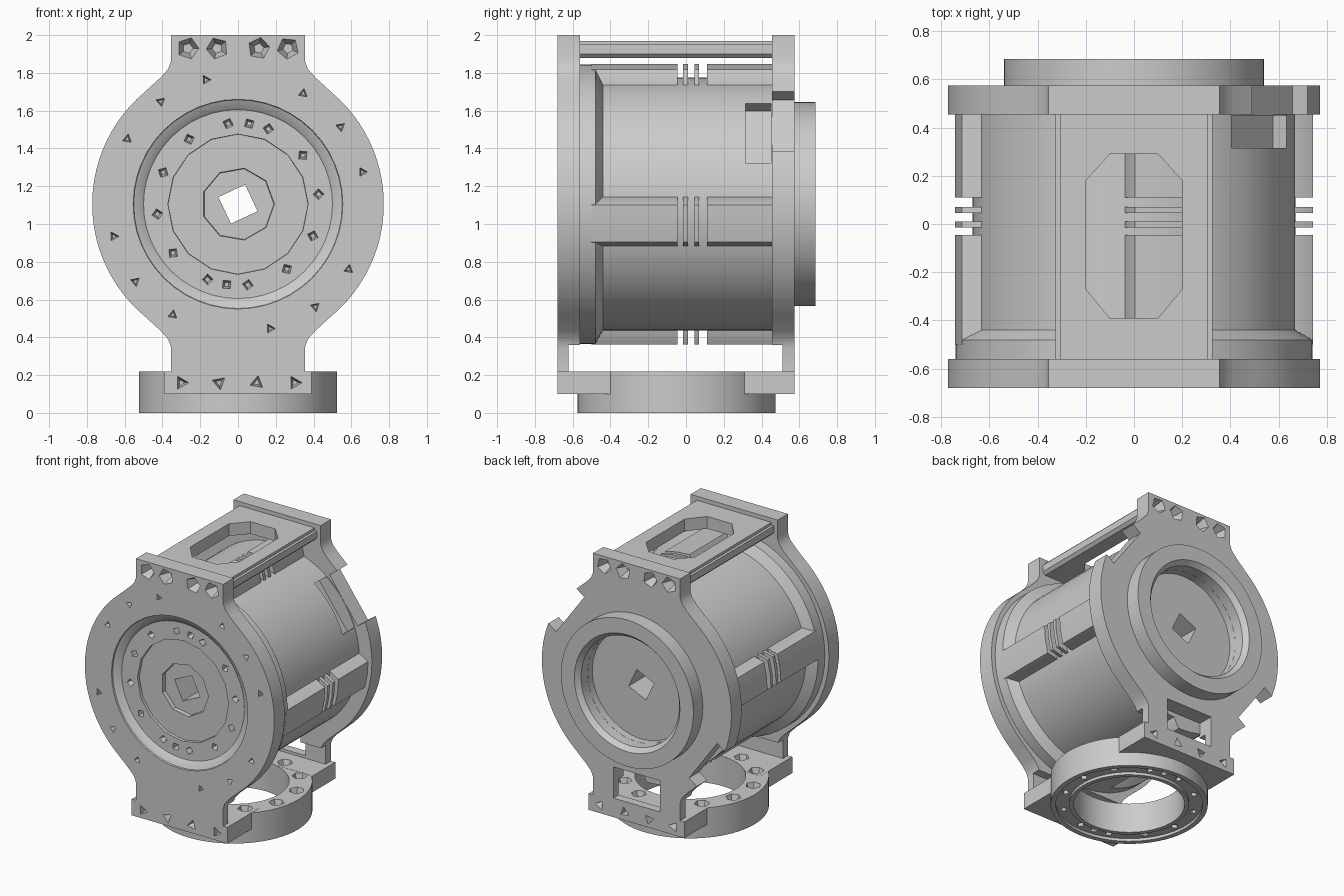
import bpy, bmesh, math
from mathutils import Matrix

cube = bpy.data.objects.get("Cube")
if cube:
    bpy.data.objects.remove(cube)

grey = bpy.data.materials.new("satin_grey")
grey.use_nodes = True
grey.diffuse_color = (0.6, 0.6, 0.6, 1)
grey.node_tree.nodes["Principled BSDF"].inputs["Base Color"].default_value = (0.6, 0.6, 0.6, 1)

CZ = 1.105            # height of the drum axis
RING_Y = -0.05        # centre of the base ring
TILT = math.radians(-8)


def place(u, v, h, axis):
    return (u, h, v) if axis == "Y" else (u, v, h)


def finish(name, bm):
    bmesh.ops.recalc_face_normals(bm, faces=bm.faces)
    mesh = bpy.data.meshes.new(name)
    bm.to_mesh(mesh)
    bm.free()
    mesh.materials.append(grey)
    obj = bpy.data.objects.new(name, mesh)
    bpy.context.collection.objects.link(obj)
    return shade(obj)


def shade(obj):
    for p in obj.data.polygons:
        p.use_smooth = True
    obj.data.set_sharp_from_angle(angle=math.radians(25))
    return obj


def add_lathe(bm, prof, n, c, axis, ring=False, rot=0.0):
    loops = []
    for r, h in prof:
        loops.append([bm.verts.new(place(c[0] + r * math.cos(rot + math.tau * i / n),
                                         c[1] + r * math.sin(rot + math.tau * i / n), h, axis))
                      for i in range(n)])
    pairs = list(zip(loops, loops[1:]))
    if ring:
        pairs.append((loops[-1], loops[0]))
    else:
        bm.faces.new(loops[0])
        bm.faces.new(loops[-1])
    for a, b in pairs:
        for i in range(n):
            j = (i + 1) % n
            bm.faces.new((a[i], a[j], b[j], b[i]))


def lathe(name, prof, n=64, c=(0, CZ), axis="Y", ring=False, rot=0.0):
    bm = bmesh.new()
    add_lathe(bm, prof, n, c, axis, ring, rot)
    return finish(name, bm)


def holes(spots, n, r, h0, h1, axis="Y"):
    """Tapered blind holes as one cutter."""
    bm = bmesh.new()
    for k, s in enumerate(spots):
        add_lathe(bm, [(r, h0), (r * 0.45, h1)], n, s, axis, rot=k * 0.7)
    return finish("hole_cutter", bm)


def extrude(name, pts, a, b, axis="Y"):
    bm = bmesh.new()
    lo, hi = ([bm.verts.new(place(u, v, h, axis)) for u, v in pts] for h in (a, b))
    bm.faces.new(lo)
    bm.faces.new(hi)
    for i in range(len(pts)):
        j = (i + 1) % len(pts)
        bm.faces.new((lo[i], lo[j], hi[j], hi[i]))
    return finish(name, bm)


def box(name, x, y, z, spin=0.0):
    """Box from ranges; with spin, x and z are relative to the drum axis."""
    obj = extrude(name, [(x[0], z[0]), (x[1], z[0]), (x[1], z[1]), (x[0], z[1])], *y)
    if spin is not None and spin != 0.0:
        obj.data.transform(Matrix.Translation((0, 0, CZ)) @ Matrix.Rotation(-spin, 4, "Y"))
    return obj


def cut(obj, *cutters):
    for c in cutters:
        c.hide_render = True
        mod = obj.modifiers.new("cut", "BOOLEAN")
        mod.operation, mod.solver, mod.object = "DIFFERENCE", "EXACT", c
        dg = bpy.context.evaluated_depsgraph_get()
        dg.update()
        mesh = bpy.data.meshes.new_from_object(obj.evaluated_get(dg))
        obj.modifiers.clear()
        obj.data = mesh
        bpy.data.objects.remove(c)
    return shade(obj)


def polar(angles, r, c=(0, CZ)):
    return [(c[0] + r * math.cos(math.radians(a)), c[1] + r * math.sin(math.radians(a)))
            for a in angles]


def shaft(y0, y1):
    return lathe("shaft_cutter", [(0.11, y0), (0.11, y1)], 4, rot=math.radians(70))


def notch(y0, y1, floor, a):
    return box("notch_cutter", (floor, 0.95), (y0, y1), (-0.195, 0.195), math.radians(a))


# End plates: round disc with a top tab and a footed bottom tab
half = [(0.355, 2.0), (0.355, 1.86), (0.37, 1.82), (0.41, 1.775)]
half += polar(range(50, -51, -4), 0.772)
half += [(0.41, 0.435), (0.37, 0.39), (0.355, 0.35), (0.355, 0.22), (0.39, 0.22), (0.39, 0.1)]
outline = half + [(-x, z) for x, z in reversed(half)]
front = extrude("front_plate", outline, -0.68, -0.56)
back = extrude("back_plate", outline, 0.455, 0.575)

top_spots = [(x, 1.93) for x in (-0.265, -0.11, 0.11, 0.265)]
foot_spots = [(x, 0.16) for x in (-0.3, -0.1, 0.1, 0.3)]
rim_angles = [a + q for q in range(0, 360, 90) for a in (14.5, 37, 59.5)]
bolt_angles = [a + q for q in (0, 180) for a in (7, 37, 68, 82, 97, 127, 157)]

# Front plate: stepped round recess, bolt holes, thinned lower tab
cut(front,
    lathe("recess_cutter", [(0.558, -0.69), (0.552, -0.67), (0.51, -0.65), (0.5, -0.64)], 48),
    lathe("disc_cutter", [(0.375, -0.69), (0.37, -0.62)], 16),
    lathe("hub_cutter", [(0.2, -0.69), (0.19, -0.59)], 9),
    shaft(-0.8, -0.5),
    holes(top_spots, 5, 0.062, -0.69, -0.6),
    holes(foot_spots, 3, 0.042, -0.69, -0.62),
    holes(polar(rim_angles, 0.68), 3, 0.03, -0.69, -0.63),
    holes(polar(bolt_angles, 0.43), 4, 0.032, -0.65, -0.59),
    box("thin_cutter", (-1, 1), (-0.622, -0.5), (0.22, 0.36)))

# Back plate: bore, window, two rim notches
cut(back,
    lathe("bore_cutter", [(0.4, 0.52), (0.4, 0.7)], 32),
    shaft(0.3, 0.8),
    holes(top_spots, 5, 0.062, 0.585, 0.5),
    holes(foot_spots, 3, 0.042, 0.585, 0.52),
    box("window_cutter", (-0.19, 0.19), (0.4, 0.7), (0.24, 0.47)),
    box("thin_cutter", (-1, 1), (0.4, 0.512), (0.22, 0.36)),
    notch(0.4, 0.7, 0.67, 36), notch(0.4, 0.7, 0.67, 216))

# Raised ring on the back
lathe("back_ring", [(0.4, 0.56), (0.54, 0.56), (0.54, 0.685), (0.43, 0.685), (0.4, 0.65)], 64, ring=True)

# Drum with front collar, shaft hole and two side pockets
drum = lathe("drum", [(0.74, -0.565), (0.74, -0.48), (0.67, -0.44), (0.67, 0.46)])
cut(drum, shaft(-0.8, 0.8), notch(0.315, 0.45, 0.57, 36), notch(0.315, 0.45, 0.57, 216))

# Four lengthwise ribs, each split by three narrow slots
for q in range(4):
    for part, (y0, y1) in enumerate([(-0.5, -0.045), (-0.015, 0.01), (0.045, 0.07), (0.11, 0.46)]):
        rib = extrude(f"rib_{q + 1}_{part + 1}",
                      [(0.6, -0.13), (0.66, -0.13), (0.735, -0.1), (0.742, 0),
                       (0.735, 0.1), (0.66, 0.13), (0.6, 0.13)], y0, y1)
        rib.data.transform(Matrix.Translation((0, 0, CZ)) @
                           Matrix.Rotation(-TILT - q * math.pi / 2, 4, "Y"))

# Top bridge with eight-sided opening
edge = [(0.305, 1.97), (0.305, 1.95), (0.325, 1.95), (0.325, 1.90), (0.305, 1.88)]
bridge = extrude("top_bridge", edge + [(-x, z) for x, z in reversed(edge)], -0.565, 0.46)
side = [(0.1, -0.39), (0.2, -0.27), (0.2, 0.18), (0.1, 0.29)]
cut(bridge, extrude("opening_cutter", side + [(-x, y) for x, y in reversed(side)], 1.8, 2.1, "Z"))

# Base ring with sunk underside and the two feet joining it to the plates
C = (0, RING_Y)
ring = lathe("base_ring", [(0.37, 0), (0.4, 0), (0.4, 0.02), (0.49, 0.02), (0.49, 0),
                           (0.525, 0), (0.525, 0.219), (0.37, 0.219)], 64, C, "Z", ring=True)
feet = [box("front_foot", (-0.39, 0.39), (-0.565, -0.31), (0.1, 0.22)),
        box("back_foot", (-0.39, 0.39), (0.31, 0.46), (0.1, 0.22))]
upper = polar(range(15, 360, 30), 0.447, C)
for part in [ring] + feet:
    cut(part, holes(upper, 6, 0.055, 0.23, 0.12, "Z"))
cut(ring, holes(polar(bolt_angles, 0.445, C), 4, 0.03, 0.01, 0.07, "Z"))
for foot in feet:
    cut(foot, lathe("ring_bore_cutter", [(0.37, -0.1), (0.37, 0.4)], 64, C, "Z"))
